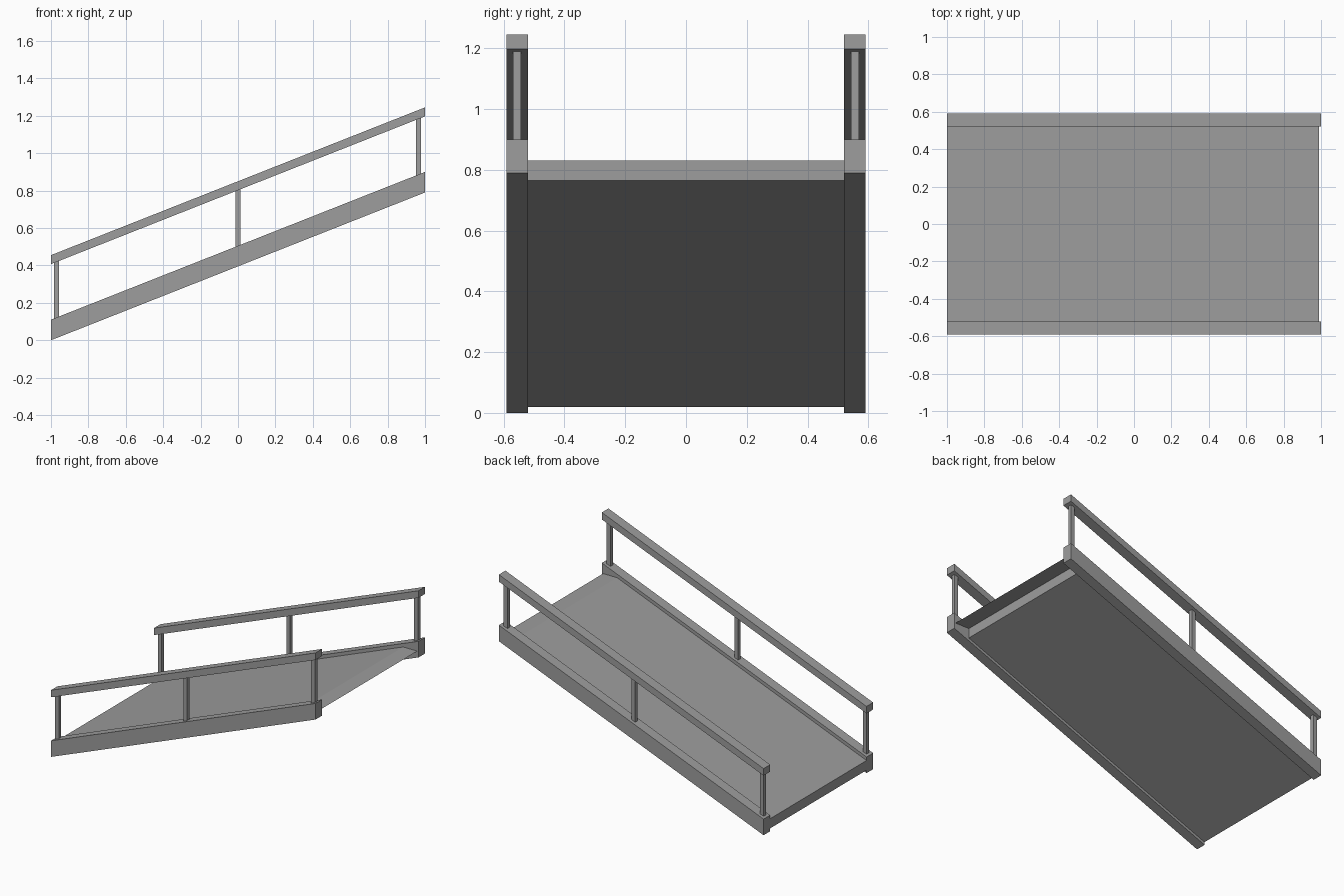
import bpy
import bmesh

if "Cube" in bpy.data.objects:
    bpy.data.objects.remove(bpy.data.objects["Cube"], do_unlink=True)

SLOPE = 0.395            # rise per unit of x
INNER, OUTER = 0.52, 0.591
DECK_END, LIP_END = 0.884, 0.99
DECK_BOTTOM, DECK_TOP = 0.02, 0.086   # heights at the low end

grey = bpy.data.materials.new("plain grey")
grey.use_nodes = True
colour = (0.34, 0.34, 0.34, 1)
grey.diffuse_color = colour
grey.node_tree.nodes["Principled BSDF"].inputs["Base Color"].default_value = colour


def rise(x, base):
    """Height at x of a sloping line that starts at base on the low end."""
    return base + SLOPE * (x + 1)


def add_object(name, bm):
    mesh = bpy.data.meshes.new(name)
    bm.to_mesh(mesh)
    bm.free()
    mesh.materials.append(grey)
    obj = bpy.data.objects.new(name, mesh)
    bpy.context.collection.objects.link(obj)
    return obj


def sloped_bar(name, x0, x1, y0, y1, bottom, top):
    """Bar with vertical ends, its side outline extruded along y."""
    outline = [(x0, rise(x0, bottom)), (x1, rise(x1, bottom)),
               (x1, rise(x1, top)), (x0, rise(x0, top))]
    bm = bmesh.new()
    face = bm.faces.new([bm.verts.new((x, y0, z)) for x, z in outline])
    grown = bmesh.ops.extrude_face_region(bm, geom=[face])["geom"]
    moved = [v for v in grown if isinstance(v, bmesh.types.BMVert)]
    bmesh.ops.translate(bm, verts=moved, vec=(0, y1 - y0, 0))
    bmesh.ops.recalc_face_normals(bm, faces=bm.faces)
    return add_object(name, bm)


# Sloping deck slab
sloped_bar("deck", -1, DECK_END, -INNER, INNER, DECK_BOTTOM, DECK_TOP)

# Thin level landing lip at the high end
lip_z = rise(DECK_END, DECK_TOP)
bm = bmesh.new()
bm.faces.new([bm.verts.new((x, y, lip_z)) for x, y in (
    (DECK_END, -INNER), (LIP_END, -INNER), (LIP_END, INNER), (DECK_END, INNER))])
add_object("landing_lip", bm)

# Side beams, handrails and posts on both sides
for side, s in (("left", 1), ("right", -1)):
    y0, y1 = sorted((s * INNER, s * OUTER))
    sloped_bar(side + "_side_beam", -1, 1, y0, y1, 0, 0.11)
    sloped_bar(side + "_handrail", -1, 1, y0, y1, 0.407, 0.455)
    mid = (y0 + y1) / 2
    for place, x in (("low", -0.97), ("middle", 0), ("high", 0.965)):
        sloped_bar(f"{side}_{place}_post", x - 0.014, x + 0.014,
                   mid - 0.013, mid + 0.013, 0.11, 0.407)
